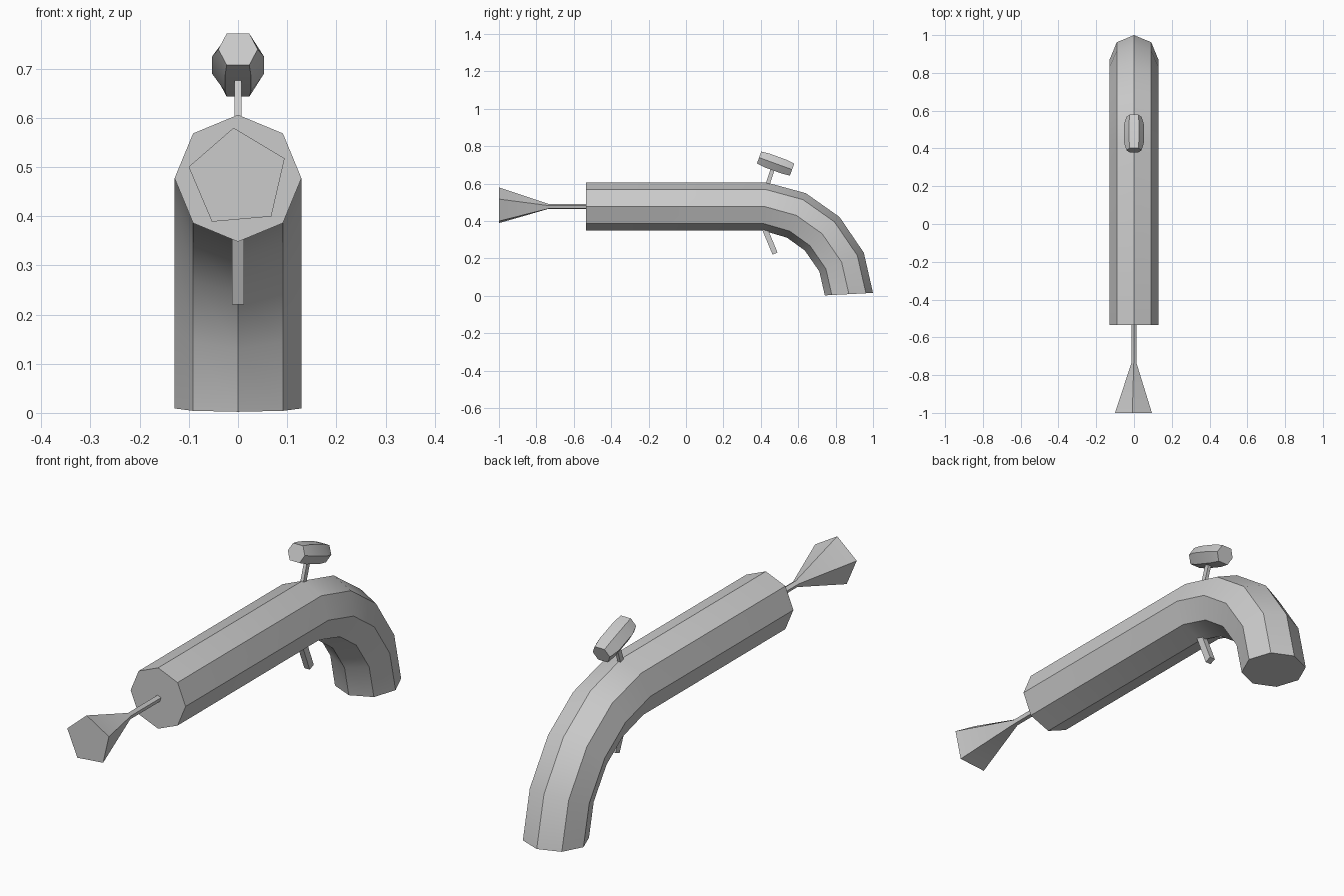
import bpy, bmesh, math
from mathutils import Vector

if "Cube" in bpy.data.objects:
    bpy.data.objects.remove(bpy.data.objects["Cube"])

grey = bpy.data.materials.new("plain grey")
grey.diffuse_color = (0.6, 0.6, 0.6, 1)
grey.use_nodes = True
grey.node_tree.nodes["Principled BSDF"].inputs["Base Color"].default_value = grey.diffuse_color


def loft(name, rings):
    """Skin a closed solid through rings of equal point count."""
    bm = bmesh.new()
    loops = [[bm.verts.new(p) for p in ring] for ring in rings]
    n = len(loops[0])
    for a, b in zip(loops, loops[1:]):
        for i in range(n):
            j = (i + 1) % n
            bm.faces.new((a[i], a[j], b[j], b[i]))
    bm.faces.new(loops[0])
    bm.faces.new(loops[-1])
    bmesh.ops.recalc_face_normals(bm, faces=bm.faces)
    mesh = bpy.data.meshes.new(name)
    bm.to_mesh(mesh)
    bm.free()
    mesh.materials.append(grey)
    obj = bpy.data.objects.new(name, mesh)
    bpy.context.collection.objects.link(obj)
    bpy.ops.object.select_all(action='DESELECT')
    obj.select_set(True)
    bpy.context.view_layer.objects.active = obj
    bpy.ops.object.shade_smooth_by_angle(angle=math.radians(30))
    return obj


def section(y, z, tilt, pts):
    """Place a flat (x, height) outline at (y, z); tilt leans its up axis to +y."""
    t = math.radians(tilt)
    return [Vector((x, y + h * math.sin(t), z + h * math.cos(t))) for x, h in pts]


def ngon(n, r, start=90):
    return [(r * math.cos(math.radians(start + 360 * i / n)),
             r * math.sin(math.radians(start + 360 * i / n))) for i in range(n)]


# Barrel and curved grip: one octagonal tube along a bent path (y, z, tilt)
path = [(-0.535, 0.477, 0), (0.422, 0.477, 4), (0.59, 0.43, 23),
        (0.728, 0.332, 46), (0.832, 0.18, 67), (0.871, 0.009, 87)]
loft("barrel_and_grip", [section(y, z, t, ngon(8, 0.129)) for y, z, t in path])

# Thin rod flaring into a five-sided cone at the muzzle
loft("muzzle_rod_and_cone", [section(y, 0.477, 0, ngon(5, r, 95)) for y, r in
                             [(-0.50, 0.014), (-0.735, 0.014), (-1.0, 0.103)]])

# Hammer knob: faceted lozenge, long axis dropping toward the rear
def hexagon(flat, side, h):
    return [(-flat, h), (flat, h), (side, 0), (flat, -h), (-flat, -h), (-side, 0)]

TILT = 20
c, s = math.cos(math.radians(TILT)), math.sin(math.radians(TILT))
loft("hammer_knob", [section(0.479 + d * c, 0.707 - d * s, TILT, hexagon(f, w, h))
                     for d, f, w, h in [(-0.094, 0.023, 0.040, 0.034),
                                        (-0.050, 0.026, 0.053, 0.039),
                                        (0.050, 0.026, 0.053, 0.039),
                                        (0.094, 0.023, 0.040, 0.034)]])


def bar(name, start, end, half_x, half_t):
    """Rectangular bar between two (y, z) points."""
    a, b = Vector((0, *start)), Vector((0, *end))
    d = (b - a).normalized()
    side = Vector((0, -d.z, d.y)) * half_t
    wide = Vector((half_x, 0, 0))
    loft(name, [[p + wide + side, p + wide - side, p - wide - side, p - wide + side]
                for p in (a, b)])


# Hammer stem and trigger
bar("hammer_stem", (0.428, 0.57), (0.468, 0.69), 0.007, 0.011)
bar("trigger", (0.412, 0.38), (0.476, 0.226), 0.0125, 0.0145)
